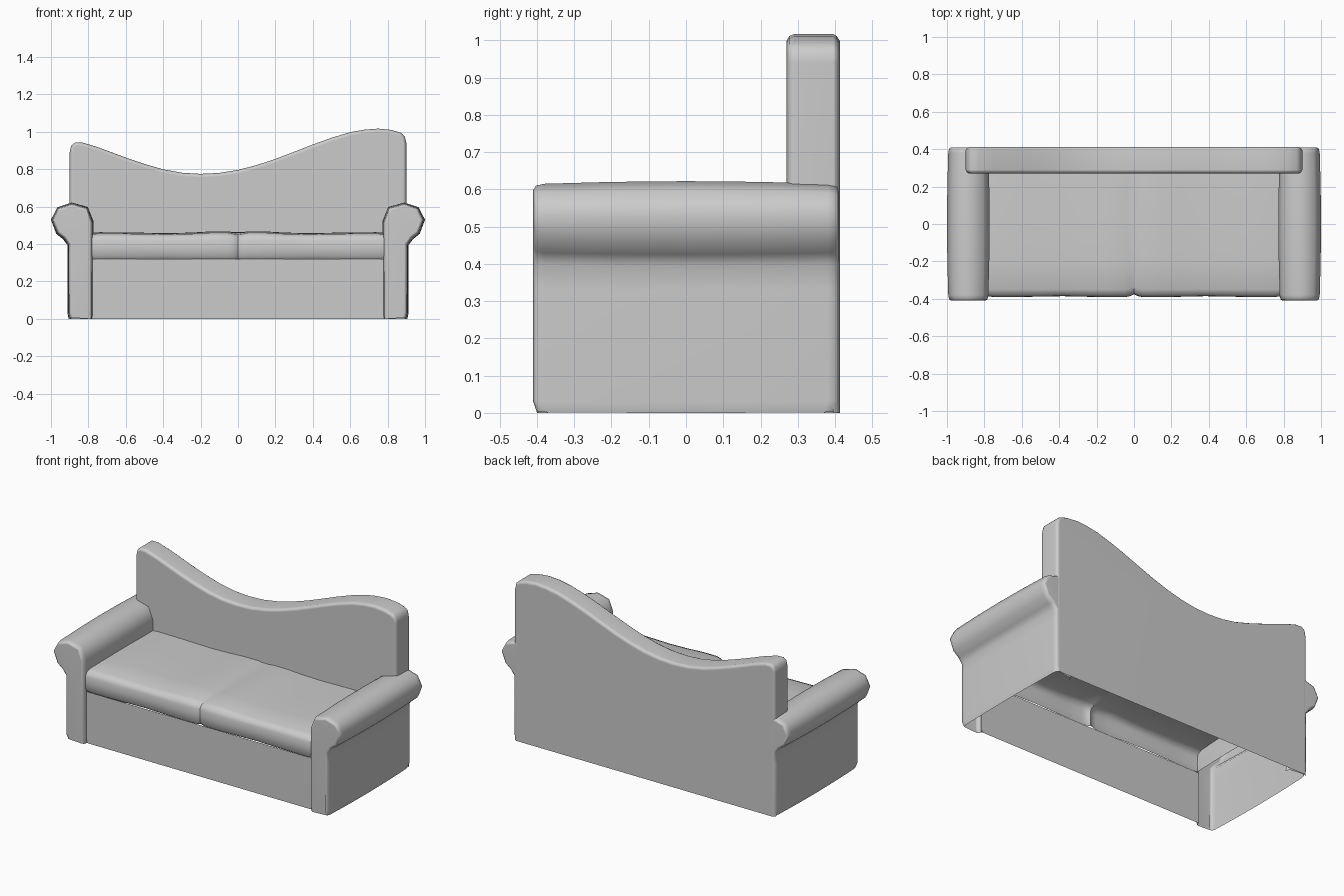
import bpy, bmesh
from mathutils import Vector

if "Cube" in bpy.data.objects:
    bpy.data.objects.remove(bpy.data.objects["Cube"])


def inward(profile):
    """Inward direction at each point of an open, clockwise profile."""
    pts = [Vector(p) for p in profile]
    out = []
    for i in range(len(pts)):
        d = Vector((0, 0))
        if i > 0:
            d += (pts[i] - pts[i - 1]).normalized()
        if i < len(pts) - 1:
            d += (pts[i + 1] - pts[i]).normalized()
        d.normalize()
        out.append(Vector((d.y, -d.x)))
    return out


def loft(name, profile, rings, place, caps=True, mirror=False, cut=None, unwanted=None):
    """Sweep a profile through rings of (position, inset)."""
    bm = bmesh.new()
    normals = inward(profile)
    loops = []
    for t, inset in rings:
        loops.append([bm.verts.new(place(p[0] + n.x * inset, p[1] + n.y * inset, t))
                      for p, n in zip(profile, normals)])
    for a, b in zip(loops, loops[1:]):
        for i in range(len(a) - 1):
            bm.faces.new((a[i], a[i + 1], b[i + 1], b[i]))
    if caps:
        bm.faces.new(loops[0])
        bm.faces.new(loops[-1][::-1])
    # open up the hidden inside of the hollow shell
    if cut is not None:
        bmesh.ops.bisect_plane(bm, geom=bm.verts[:] + bm.edges[:] + bm.faces[:],
                               plane_co=(0, 0, cut), plane_no=(0, 0, 1))
        gone = [f for f in bm.faces if unwanted(f.calc_center_median())]
        bmesh.ops.delete(bm, geom=gone, context='FACES')
    if mirror:
        for v in bm.verts:
            v.co.x = -v.co.x
    bmesh.ops.recalc_face_normals(bm, faces=bm.faces[:])
    mesh = bpy.data.meshes.new(name)
    bm.to_mesh(mesh)
    bm.free()
    obj = bpy.data.objects.new(name, mesh)
    bpy.context.collection.objects.link(obj)
    bpy.ops.object.select_all(action='DESELECT')
    obj.select_set(True)
    bpy.context.view_layer.objects.active = obj
    bpy.ops.object.shade_smooth_by_angle(angle=1.2)
    if caps:
        shading = obj.modifiers.new("even_shading", 'WEIGHTED_NORMAL')
        shading.keep_sharp = True
    return obj


def along_y(u, v, t):
    return (u, t, v)


def arm_place(u, v, t):
    # feet of the arm ends are slightly rounded
    return (u, t * (1 - 0.025 * max(0, 1 - v / 0.03)), v)


def along_x(u, v, t):
    return (t, u, v)


def cushion_place(u, v, t):
    # notch between the cushions, only at the front lip
    notch = max(0, 1 - t / 0.05) ** 2
    front = 1 if u < -0.3 else 0
    lift = 0.004 if v > 0.44 and 0.03 < t < 0.2 else 0
    return (t, u + 0.016 * notch * front, v + lift - 0.006 * notch * front * (v > 0.44))


# rolled arms
arm = [(0.772, 0), (0.772, 0.03), (0.772, 0.52), (0.803, 0.598), (0.89, 0.622),
       (0.965, 0.597), (1.0, 0.53), (0.972, 0.455), (0.935, 0.425), (0.912, 0.395),
       (0.912, 0.03), (0.905, 0)]
arm_rings = [(-0.41, 0.024), (-0.403, 0.012), (-0.38, 0.007), (-0.2, 0.002), (0, 0),
             (0.2, 0.002), (0.38, 0.007), (0.403, 0.012), (0.41, 0.024)]
for side in ("left", "right"):
    loft(side + "_arm", arm, arm_rings, arm_place, mirror=side == "left", cut=0.33,
         unwanted=lambda c: c.z < 0.33 and abs(c.x) < 0.82 and -0.38 < c.y < 0.38)

# asymmetric wavy backrest
back = [(-0.9, 0), (-0.9, 0.89), (-0.892, 0.925), (-0.87, 0.943), (-0.83, 0.942),
        (-0.75, 0.918), (-0.6, 0.862), (-0.5, 0.828), (-0.4, 0.799), (-0.3, 0.781),
        (-0.2, 0.775), (-0.1, 0.78), (0, 0.796), (0.1, 0.822), (0.2, 0.855),
        (0.3, 0.893), (0.4, 0.932), (0.5, 0.968), (0.6, 0.998), (0.68, 1.012),
        (0.75, 1.017), (0.82, 1.01), (0.87, 0.995), (0.892, 0.975), (0.9, 0.94), (0.9, 0)]
back_rings = [(0.27, 0.018), (0.277, 0.006), (0.29, 0), (0.395, 0), (0.405, 0.006), (0.413, 0.018)]
loft("backrest", back, back_rings, along_y, cut=0.4,
     unwanted=lambda c: c.z < 0.4 and (c.y < 0.39))

# pair of seat cushions, joined along a soft seam
cushion = [(-0.376, 0.32), (-0.388, 0.335), (-0.391, 0.38), (-0.39, 0.42), (-0.38, 0.443),
           (-0.35, 0.456), (-0.2, 0.461), (0, 0.463), (0.28, 0.457)]
cushion_rings = [(0, 0), (0.012, 0), (0.025, 0), (0.05, 0), (0.15, 0), (0.25, 0.002), (0.38, 0.005),
                 (0.6, 0.001), (0.74, 0), (0.785, 0.004)]
for side in ("left", "right"):
    loft(side + "_cushion", cushion, cushion_rings, cushion_place, caps=False, mirror=side == "left")

# front panel below the cushions
loft("front_panel", [(-0.376, 0), (-0.376, 0.32)], [(-0.785, 0), (0.785, 0)], along_x, caps=False)
